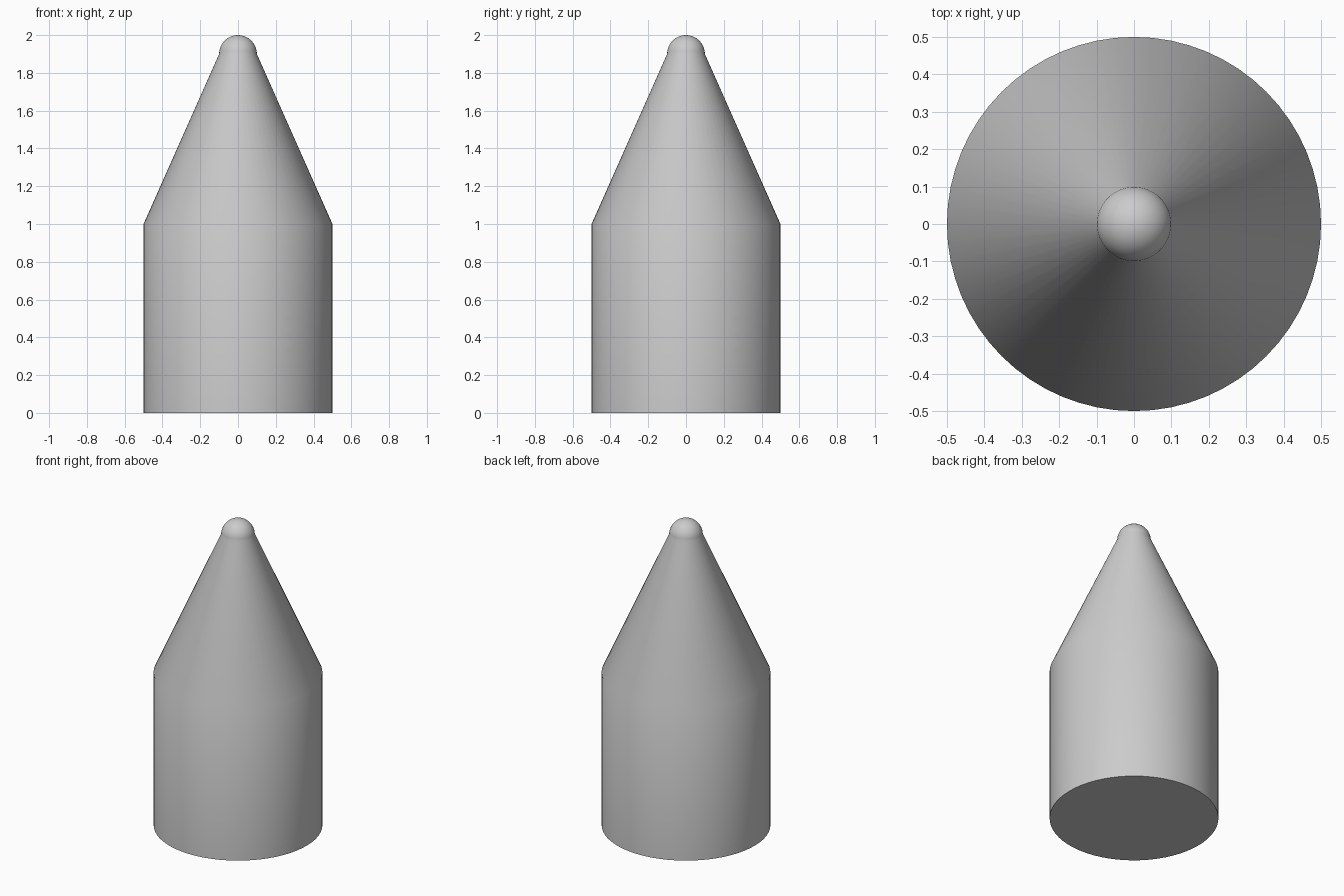
import bpy, bmesh, math

if "Cube" in bpy.data.objects:
    bpy.data.objects.remove(bpy.data.objects["Cube"])

SEGMENTS = 64

grey = bpy.data.materials.new("light_grey")
grey.diffuse_color = (0.6, 0.6, 0.6, 1.0)
grey.use_nodes = True
grey.node_tree.nodes["Principled BSDF"].inputs["Base Color"].default_value = grey.diffuse_color


def lathe(name, profile, angle):
    """Revolve (radius, z) points, listed bottom to top, around the z axis."""
    bm = bmesh.new()
    verts = [bm.verts.new((r, 0, z)) for r, z in profile]
    edges = [bm.edges.new(pair) for pair in zip(verts, verts[1:])]
    bmesh.ops.spin(bm, geom=verts + edges, cent=(0, 0, 0), axis=(0, 0, 1),
                   angle=math.tau, steps=SEGMENTS, use_duplicate=False)
    bmesh.ops.remove_doubles(bm, verts=bm.verts, dist=1e-5)
    bmesh.ops.recalc_face_normals(bm, faces=bm.faces)
    mesh = bpy.data.meshes.new(name)
    bm.to_mesh(mesh)
    bm.free()
    obj = bpy.data.objects.new(name, mesh)
    bpy.context.collection.objects.link(obj)
    mesh.materials.append(grey)
    bpy.ops.object.select_all(action="DESELECT")
    obj.select_set(True)
    bpy.context.view_layer.objects.active = obj
    bpy.ops.object.shade_smooth_by_angle(angle=math.radians(angle))
    return obj


# Closed cylinder base, tapered nose and rounded tip in one skin
TIP_RADIUS, TIP_Z, TIP_STEPS = 0.1, 1.9, 10
profile = [(0, 0), (0.5, 0), (0.5, 1.0)]
for i in range(TIP_STEPS + 1):
    a = math.pi / 2 * i / TIP_STEPS
    profile.append((TIP_RADIUS * math.cos(a), TIP_Z + TIP_RADIUS * math.sin(a)))
profile[-1] = (0, TIP_Z + TIP_RADIUS)
lathe("pointed_cylinder_body", profile, 30)
